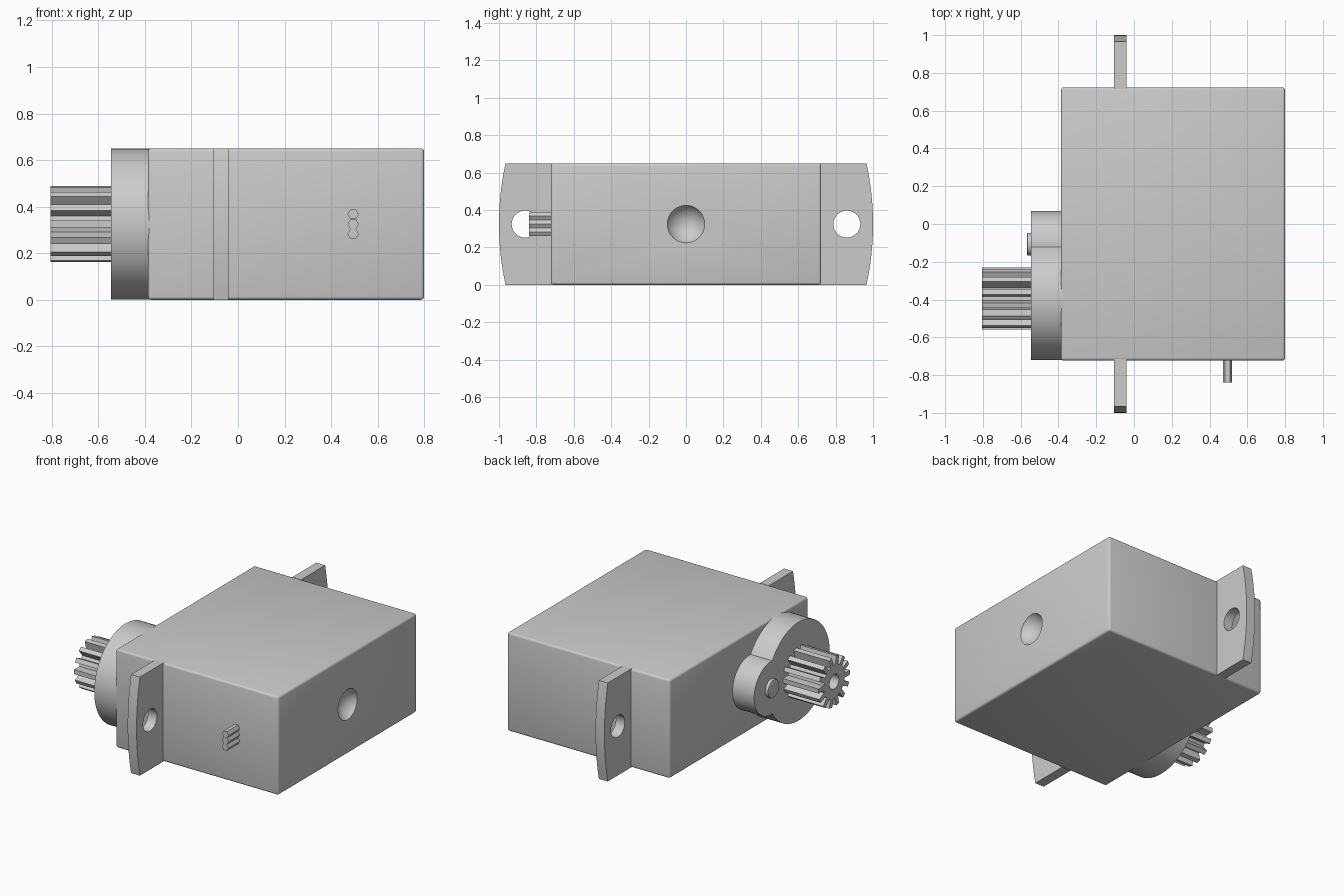
import bpy, bmesh, math
from mathutils import Vector, Matrix

cube = bpy.data.objects.get("Cube")
if cube:
    bpy.data.objects.remove(cube, do_unlink=True)

MID_Z = 0.325
SHAFT_Y = -0.395
PIN_Y = -0.107

grey = bpy.data.materials.new("plain grey")
grey.use_nodes = True
colour = (0.6, 0.6, 0.6, 1)
grey.diffuse_color = colour
grey.node_tree.nodes["Principled BSDF"].inputs["Base Color"].default_value = colour


def finish(bm, name):
    bmesh.ops.recalc_face_normals(bm, faces=bm.faces)
    mesh = bpy.data.meshes.new(name)
    bm.to_mesh(mesh)
    bm.free()
    ob = bpy.data.objects.new(name, mesh)
    bpy.context.collection.objects.link(ob)
    mesh.materials.append(grey)
    return ob


def extrude_x(name, outline, x0, x1):
    """Prism along x from a (y, z) outline."""
    bm = bmesh.new()
    face = bm.faces.new([bm.verts.new((x0, y, z)) for y, z in outline])
    out = bmesh.ops.extrude_face_region(bm, geom=[face])
    verts = [g for g in out["geom"] if isinstance(g, bmesh.types.BMVert)]
    bmesh.ops.translate(bm, verts=verts, vec=(x1 - x0, 0, 0))
    return finish(bm, name)


def arc(cy, cz, r, a0, a1, n):
    return [(cy + r * math.cos(a0 + (a1 - a0) * i / n),
             cz + r * math.sin(a0 + (a1 - a0) * i / n)) for i in range(n + 1)]


def disc(cy, r, n=48):
    return arc(cy, MID_Z, r, 0, math.tau, n)[:-1]


def smooth(ob, angle=30):
    bpy.ops.object.select_all(action="DESELECT")
    ob.select_set(True)
    bpy.context.view_layer.objects.active = ob
    bpy.ops.object.shade_smooth_by_angle(angle=math.radians(angle))


def cut(ob, cutter):
    """Subtract the cutter, bake the result and drop the cutter."""
    mod = ob.modifiers.new("cut", "BOOLEAN")
    mod.operation = "DIFFERENCE"
    mod.solver = "EXACT"
    mod.object = cutter
    cutter.hide_render = True
    bpy.context.view_layer.update()
    deps = bpy.context.evaluated_depsgraph_get()
    baked = bpy.data.meshes.new_from_object(ob.evaluated_get(deps))
    ob.modifiers.clear()
    ob.data = baked
    bpy.data.objects.remove(cutter, do_unlink=True)


# Case: softened box with a shallow round dimple on its end
bm = bmesh.new()
bmesh.ops.create_cube(bm, size=1)
bmesh.ops.scale(bm, verts=bm.verts, vec=(1.187, 1.445, 0.65))
bmesh.ops.translate(bm, verts=bm.verts, vec=(0.2065, 0, MID_Z))
bmesh.ops.bevel(bm, geom=bm.edges[:], offset=0.014, segments=3,
                profile=0.5, affect="EDGES")
case = finish(bm, "case")
rim, depth = 0.1, 0.06
ball_r = (rim ** 2 + depth ** 2) / (2 * depth)
bm = bmesh.new()
bmesh.ops.create_uvsphere(bm, u_segments=48, v_segments=32, radius=ball_r)
bmesh.ops.rotate(bm, verts=bm.verts, matrix=Matrix.Rotation(math.pi / 2, 3, "Y"))
bmesh.ops.translate(bm, verts=bm.verts, vec=(0.8 + ball_r - depth, 0, MID_Z))
cut(case, finish(bm, "dimple_cutter"))
smooth(case, 35)

# Mounting tabs: bowed outer edge and a screw hole
half = MID_Z
bow = 0.035
bow_r = (half ** 2 + bow ** 2) / (2 * bow)
spread = math.asin(half / bow_r)
for name, side in (("front_tab", -1), ("back_tab", 1)):
    edge = arc(1 - bow_r, MID_Z, bow_r, -spread, spread, 16)
    outline = edge + [(0.715, 2 * half), (0.715, 0)]
    tab = extrude_x(name, [(side * y, z) for y, z in outline], -0.105, -0.04)
    cut(tab, extrude_x("hole_cutter", disc(side * 0.86, 0.072), -0.2, 0.1))
    smooth(tab)

# Gearbox boss: two merged round bosses drawn as one outline
big_r, small_r = 0.325, 0.175
gap = PIN_Y - SHAFT_Y
d = (big_r ** 2 + gap ** 2 - small_r ** 2) / (2 * gap)
h = math.sqrt(big_r ** 2 - d ** 2)
a_big = math.atan2(h, d)
a_small = math.atan2(h, d - gap)
outline = arc(SHAFT_Y, MID_Z, big_r, a_big, math.tau - a_big, 64)
outline += arc(PIN_Y, MID_Z, small_r, -a_small, a_small, 32)[1:-1]
smooth(extrude_x("gearbox_boss", outline, -0.545, -0.37))

# Small raised pin on the lesser boss
pin = extrude_x("boss_pin", disc(PIN_Y, 0.06, 32), -0.567, -0.53)
bm = bmesh.new()
bm.from_mesh(pin.data)
rim_edges = [e for e in bm.edges if all(v.co.x < -0.56 for v in e.verts)]
bmesh.ops.bevel(bm, geom=rim_edges, offset=0.008, segments=2,
                profile=0.5, affect="EDGES")
bm.to_mesh(pin.data)
bm.free()
smooth(pin, 40)

# Output gear: splined shaft with a screw hole
teeth, tip, root = 14, 0.165, 0.11
step = math.tau / teeth
outline = []
for i in range(teeth):
    for offset, r in ((-0.3, root), (-0.2, tip), (0.2, tip), (0.3, root)):
        a = (i + offset) * step
        outline.append((SHAFT_Y + r * math.cos(a), MID_Z + r * math.sin(a)))
gear = extrude_x("output_gear", outline, -0.805, -0.53)
cut(gear, extrude_x("bore_cutter", disc(SHAFT_Y, 0.048, 32), -0.9, -0.56))
smooth(gear, 25)

# Three six-sided wires stacked on the front
for i, name in enumerate(("lower_wire", "middle_wire", "upper_wire")):
    bm = bmesh.new()
    bmesh.ops.create_cone(bm, cap_ends=True, segments=6, radius1=0.024,
                          radius2=0.024, depth=0.14)
    bmesh.ops.rotate(bm, verts=bm.verts, matrix=Matrix.Rotation(math.pi / 6, 3, "Z"))
    bmesh.ops.rotate(bm, verts=bm.verts, matrix=Matrix.Rotation(math.pi / 2, 3, "X"))
    # Keep a corner pointing sideways so the flats touch
    if max(v.co.x for v in bm.verts) < 0.023:
        bmesh.ops.rotate(bm, verts=bm.verts, matrix=Matrix.Rotation(math.pi / 6, 3, "Y"))
    bmesh.ops.translate(bm, verts=bm.verts,
                        vec=Vector((0.495, -0.77, MID_Z + (i - 1) * 0.042)))
    finish(bm, name)
